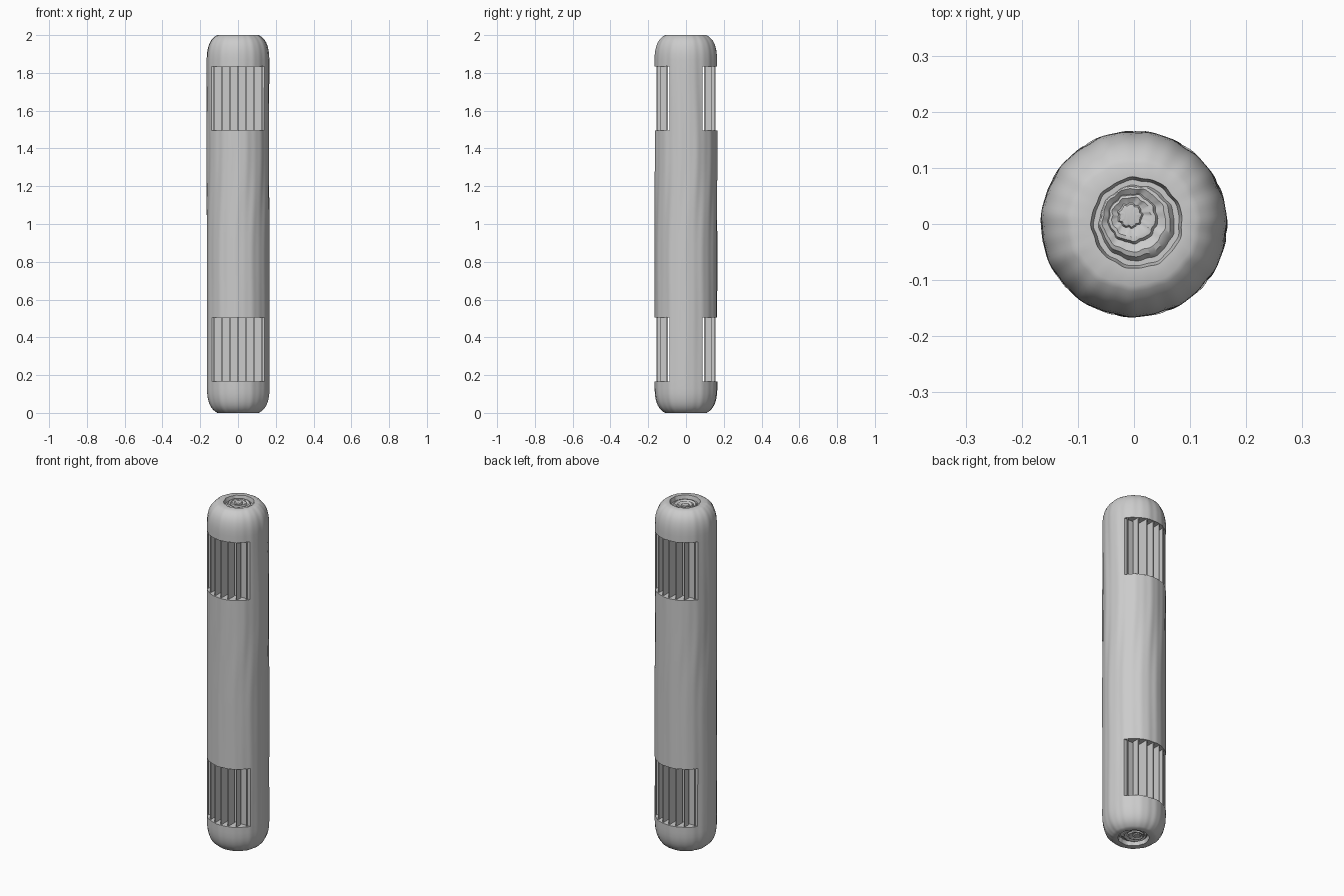
import bpy, bmesh, math
from mathutils import Matrix

cube = bpy.data.objects.get("Cube")
if cube:
    bpy.data.objects.remove(cube, do_unlink=True)

grey = bpy.data.materials.new("plain_grey")
grey.use_nodes = True
grey.diffuse_color = (0.6, 0.6, 0.6, 1)
grey.node_tree.nodes["Principled BSDF"].inputs["Base Color"].default_value = (0.6, 0.6, 0.6, 1)

SEGMENTS = 128
RADIUS = 0.165
FLOOR = 0.088               # depth plane of the slatted windows
WINDOWS = [(0.165, 0.505), (1.495, 1.835)]


def make_object(name, bm):
    bmesh.ops.recalc_face_normals(bm, faces=bm.faces[:])
    mesh = bpy.data.meshes.new(name)
    bm.to_mesh(mesh)
    bm.free()
    obj = bpy.data.objects.new(name, mesh)
    bpy.context.collection.objects.link(obj)
    mesh.materials.append(grey)
    return obj


def add_box(bm, low, high):
    size = [h - l for l, h in zip(low, high)]
    mid = [(h + l) / 2 for l, h in zip(low, high)]
    bmesh.ops.create_cube(bm, size=1, matrix=Matrix.Translation(mid) @ Matrix.Diagonal((*size, 1)))


def activate(obj):
    bpy.ops.object.select_all(action='DESELECT')
    obj.select_set(True)
    bpy.context.view_layer.objects.active = obj


# End profile, from the growth rings outwards: radius, drop below the end, centre shift
rings = [(0.012, 0.008, 1), (0.019, 0.009, 1), (0.022, 0.015, 1), (0.026, 0.014, 0.9),
         (0.035, 0.009, 0.8), (0.041, 0.010, 0.7), (0.044, 0.017, 0.6), (0.048, 0.015, 0.5),
         (0.056, 0.010, 0.4), (0.062, 0.013, 0.2), (0.067, 0.024, 0), (0.076, 0.024, 0),
         (0.081, 0, 0)]
shoulder = [(0.109, 0), (0.119, 0.006), (0.130, 0.015), (0.140, 0.026), (0.149, 0.041),
            (0.156, 0.059), (0.161, 0.080), (0.164, 0.103), (RADIUS, 0.13)]
end = rings + [(r, d, 0) for r, d in shoulder]
ROWS = 36
shaft = [(RADIUS, 0.13 + 1.74 * i / ROWS, 0) for i in range(1, ROWS)]
profile = ([(r, d, s) for r, d, s in end] + shaft
           + [(r, 2 - d, s) for r, d, s in reversed(end)])


def grain(angle, z, r):
    """Shallow wandering wood grain, with wobbly rings on the ends."""
    if r < 0.1:
        return 0.0012 * math.sin(9 * angle + 60 * r) + 0.0006 * math.sin(16 * angle)
    drift = 0.5 * math.sin(3.1 * z) + 0.25 * math.sin(7.3 * z + 1)
    wave = math.sin(11 * (angle + 0.3 * drift)) + 0.6 * math.sin(23 * angle + 2 * drift + 1)
    return 0.0011 * wave


# Log body
bm = bmesh.new()
loops = []
for r, z, shift in profile:
    loop = []
    for i in range(SEGMENTS):
        a = math.tau * i / SEGMENTS
        rr = r + grain(a, z, r)
        ox = 0.005 - 0.012 * shift if r < 0.1 else 0
        oy = 0.002 + 0.013 * shift if r < 0.1 else 0
        loop.append(bm.verts.new((rr * math.cos(a) + ox, rr * math.sin(a) + oy, z)))
    loops.append(loop)
for lower, upper in zip(loops, loops[1:]):
    for i in range(SEGMENTS):
        j = (i + 1) % SEGMENTS
        bm.faces.new((lower[i], lower[j], upper[j], upper[i]))
bm.faces.new(loops[0])
bm.faces.new(loops[-1])
log = make_object("log_body", bm)

# Flat-backed windows cut through the front and back near each end
bm = bmesh.new()
for z0, z1 in WINDOWS:
    add_box(bm, (-0.3, FLOOR, z0), (0.3, 0.3, z1))
    add_box(bm, (-0.3, -0.3, z0), (0.3, -FLOOR, z1))
cutter = make_object("window_cutter", bm)
cutter.hide_render = True
cut = log.modifiers.new("windows", 'BOOLEAN')
cut.operation = 'DIFFERENCE'
cut.solver = 'EXACT'
cut.object = cutter
activate(log)
bpy.ops.object.modifier_apply(modifier=cut.name)
bpy.data.objects.remove(cutter, do_unlink=True)
bpy.ops.object.shade_smooth_by_angle(angle=math.radians(35))

# Upright slats standing in each window, clear of the floor
for side, label in ((-1, "front"), (1, "back")):
    for (z0, z1), level in zip(WINDOWS, ("lower", "upper")):
        bm = bmesh.new()
        for k in range(-3, 4):
            x = 0.042 * k
            outer = max(math.sqrt(0.16 ** 2 - x ** 2), 0.102)
            near, far = sorted((side * 0.096, side * min(outer, 0.157)))
            add_box(bm, (x - 0.003, near, z0 - 0.003), (x + 0.003, far, z1 + 0.003))
        make_object(f"{label}_{level}_slats", bm)
